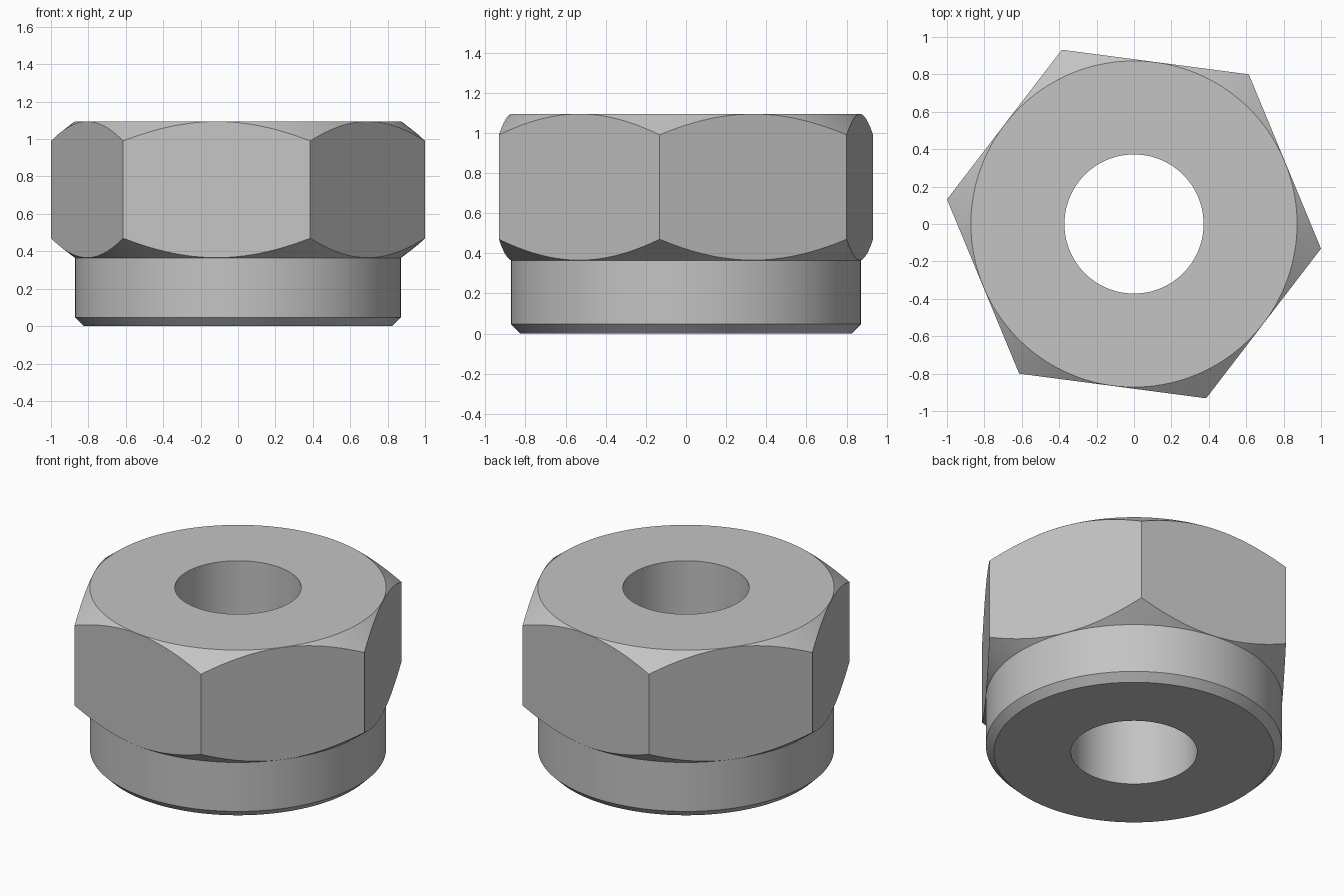
import bpy, bmesh
from math import cos, pi, radians, sin

SEGMENTS = 144
CORNER = 1.0085               # hexagon corner radius
FLAT = CORNER * cos(pi / 6)   # hexagon flat radius
TURN = radians(-7.5)          # rotation of the hexagon
RIM, BORE = 0.872, 0.372
BASE, TOP = 0.365, 1.095
SLOPE = 0.105 / (CORNER - RIM)

cube = bpy.data.objects.get("Cube")
if cube:
    bpy.data.objects.remove(cube, do_unlink=True)

steel = bpy.data.materials.new("grey steel")
steel.use_nodes = True
colour = (0.55, 0.55, 0.55, 1)
steel.diffuse_color = colour
steel.node_tree.nodes["Principled BSDF"].inputs["Base Color"].default_value = colour


def section(angle):
    """Closed (radius, height) outline: bore, collar, chamfered hexagon."""
    hexagon = FLAT / cos(angle % (pi / 3) - pi / 6)
    chamfer = SLOPE * (hexagon - RIM)
    return [(BORE, 0), (0.825, 0), (RIM, 0.047), (RIM, BASE),
            (hexagon, BASE + chamfer), (hexagon, TOP - chamfer),
            (RIM, TOP), (BORE, TOP)]


# Sweep the outline around the axis, following the hexagon
bm = bmesh.new()
columns = []
for i in range(SEGMENTS):
    a = 2 * pi * i / SEGMENTS
    columns.append([bm.verts.new((r * cos(a + TURN), r * sin(a + TURN), z))
                    for r, z in section(a)])
for i, here in enumerate(columns):
    there = columns[(i + 1) % SEGMENTS]
    for j in range(len(here)):
        k = (j + 1) % len(here)
        bm.faces.new((here[j], there[j], there[k], here[k]))
bmesh.ops.recalc_face_normals(bm, faces=bm.faces[:])

mesh = bpy.data.meshes.new("hex_collar_nut")
bm.to_mesh(mesh)
bm.free()
mesh.materials.append(steel)
nut = bpy.data.objects.new("hex_collar_nut", mesh)
bpy.context.collection.objects.link(nut)

# Smooth round walls, crisp edges
bpy.ops.object.select_all(action="DESELECT")
nut.select_set(True)
bpy.context.view_layer.objects.active = nut
bpy.ops.object.shade_smooth_by_angle(angle=radians(25))
